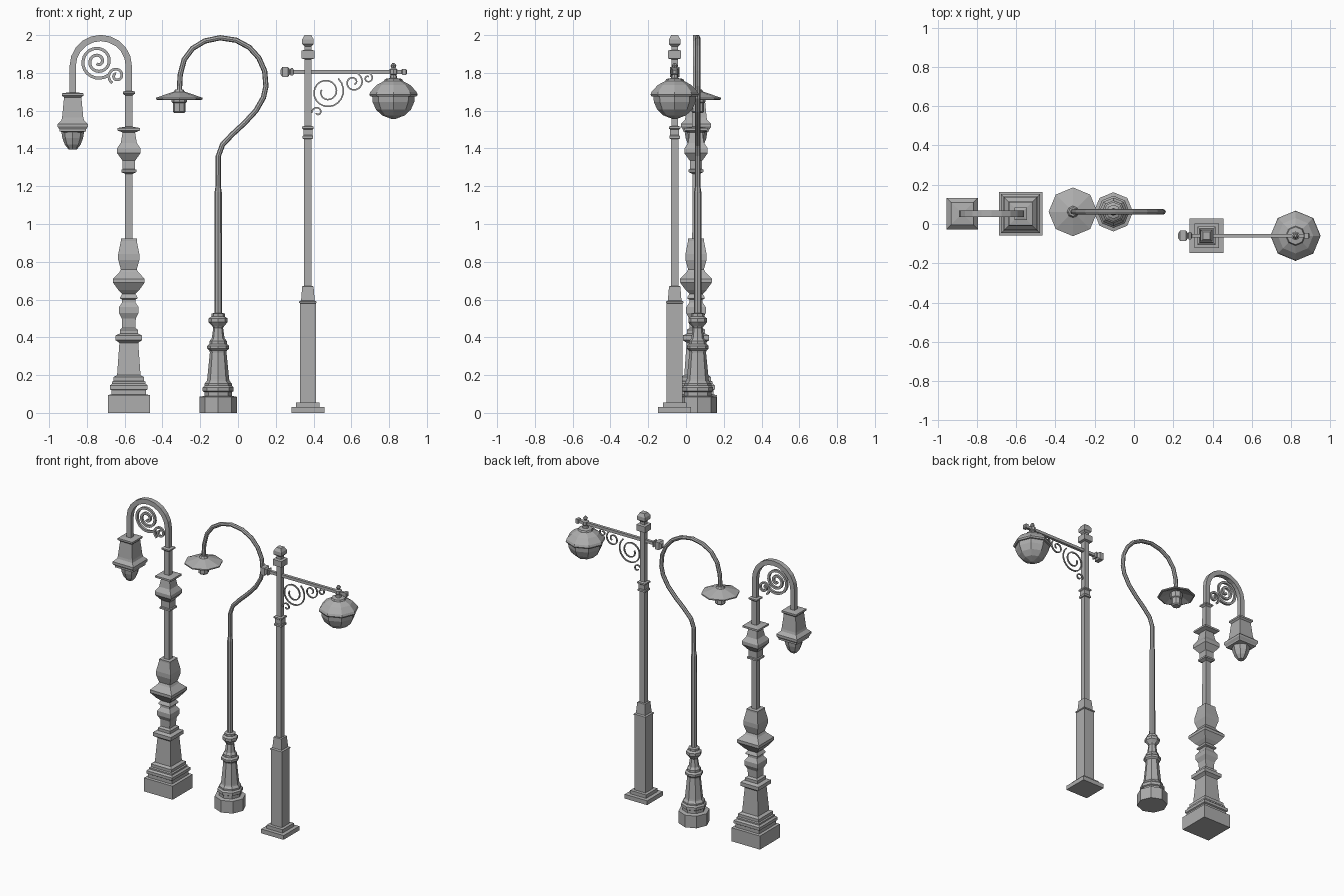
import bpy, bmesh, math
from mathutils import Vector, Matrix

iron = bpy.data.materials.new("grey_iron")
iron.diffuse_color = (0.42, 0.42, 0.42, 1)


def finish(name, bm):
    bmesh.ops.recalc_face_normals(bm, faces=bm.faces)
    me = bpy.data.meshes.new(name)
    bm.to_mesh(me)
    bm.free()
    me.materials.append(iron)
    ob = bpy.data.objects.new(name, me)
    bpy.context.collection.objects.link(ob)
    return ob


def skin(bm, rings):
    """Bridge consecutive vertex rings and cap both ends."""
    n = len(rings[0])
    for a, b in zip(rings, rings[1:]):
        for i in range(n):
            j = (i + 1) % n
            bm.faces.new((a[i], a[j], b[j], b[i]))
    bm.faces.new(rings[0])
    bm.faces.new(rings[-1])


def lathe(name, origin, profile, sides, rot=None):
    """Profile of (half width, height); 4 sides gives an axis-aligned square."""
    bm = bmesh.new()
    k, off = (math.sqrt(2), math.pi / 4) if sides == 4 else (1, 0)
    m = Matrix.Translation(origin) @ (rot or Matrix.Identity(4))
    rings = []
    for r, z in profile:
        rings.append([bm.verts.new(m @ Vector((
            r * k * math.cos(off + math.tau * i / sides),
            r * k * math.sin(off + math.tau * i / sides), z))) for i in range(sides)])
    skin(bm, rings)
    return finish(name, bm)


def sweep(name, y, path, radius, sides=4):
    """Sweep a section along a path of (x, z) points."""
    bm = bmesh.new()
    k, off = (math.sqrt(2), math.pi / 4) if sides == 4 else (1, 0)
    pts = [Vector((x, y, z)) for x, z in path]
    rings = []
    for i, p in enumerate(pts):
        t = (pts[min(i + 1, len(pts) - 1)] - pts[max(i - 1, 0)]).normalized()
        nrm = Vector((-t.z, 0, t.x))
        ring = []
        for s in range(sides):
            a = off + math.tau * s / sides
            ring.append(bm.verts.new(p + radius * k * (
                nrm * math.cos(a) + Vector((0, 1, 0)) * math.sin(a))))
        rings.append(ring)
    skin(bm, rings)
    return finish(name, bm)


def spiral(cx, cz, r0, r1, a0, a1, steps):
    out = []
    for i in range(steps + 1):
        f = i / steps
        a, r = math.radians(a0 + (a1 - a0) * f), r0 + (r1 - r0) * f
        out.append((cx + r * math.cos(a), cz + r * math.sin(a)))
    return out


# ---- Left lamp: square ornate post, round arch, hanging lantern
X1, Y1, L1 = -0.578, 0.053, -0.875
lathe("ornate_post", (X1, Y1, 0), [
    (.111, 0), (.111, .095), (.092, .097), (.092, .12), (.1, .125), (.1, .145),
    (.088, .155), (.088, .165), (.08, .17), (.08, .19), (.062, .2), (.05, .37),
    (.055, .375), (.07, .385), (.07, .41), (.048, .42), (.048, .44), (.035, .45), (.037, .5),
    (.052, .53), (.052, .56), (.035, .585), (.035, .6), (.046, .605), (.046, .612),
    (.035, .63), (.055, .65), (.084, .69), (.084, .71), (.05, .745), (.042, .76),
    (.056, .81), (.056, .84), (.042, .91), (.042, .922), (.02, .924), (.019, 1.265),
    (.04, 1.275), (.04, 1.287), (.033, 1.29), (.033, 1.335), (.062, 1.375),
    (.062, 1.4), (.042, 1.43), (.033, 1.485), (.06, 1.495), (.06, 1.508),
    (.02, 1.515), (.019, 1.68), (.032, 1.69), (.032, 1.7), (.018, 1.705)], 4)
R1 = (X1 - L1) / 2
sweep("arch_arm", Y1, [(X1, 1.69)] + spiral(X1 - R1, 1.836, R1, R1, 0, 180, 10)
      + [(L1, 1.68)], .0165)
sweep("large_arch_scroll", Y1, spiral(-.742, 1.86, .012, .092, -480, 310, 48), .008)
sweep("small_arch_scroll", Y1, spiral(-.643, 1.785, .01, .045, -260, 240, 30), .007)
lathe("lantern", (L1, Y1, 0), [
    (.045, 1.485), (.07, 1.49), (.07, 1.5), (.08, 1.515), (.08, 1.53), (.06, 1.55),
    (.056, 1.565), (.046, 1.67), (.057, 1.68), (.057, 1.692), (.018, 1.697)], 4)
lathe("lantern_glass", (L1, Y1, 0), [
    (.022, 1.395), (.042, 1.42), (.055, 1.455), (.06, 1.488)], 8)

# ---- Middle lamp: octagonal post, swan-neck tube, flat shade
X2, Y2, L2 = -0.105, 0.062, -0.311
lathe("octagonal_post", (X2, Y2, 0), [
    (.1, 0), (.1, .085), (.073, .09), (.073, .11), (.082, .115), (.082, .135),
    (.072, .145), (.072, .155), (.06, .17), (.058, .18), (.044, .32), (.046, .33),
    (.058, .34), (.058, .355), (.046, .365), (.046, .38), (.034, .395), (.026, .45),
    (.032, .46), (.05, .48), (.05, .5), (.036, .51), (.036, .525), (.02, .53),
    (.019, 1.17), (.014, 1.2)], 8)
sweep("swan_neck", Y2, [
    (X2, 1.18), (-.104, 1.36), (-.082, 1.42), (-.03, 1.475), (.035, 1.535), (.095, 1.6),
    (.135, 1.67), (.148, 1.73), (.141, 1.81), (.11, 1.88), (.06, 1.935), (-.01, 1.973),
    (-.095, 1.986), (-.175, 1.969), (-.24, 1.93), (-.285, 1.87), (-.306, 1.79),
    (L2, 1.695)], .014, 8)
lathe("wide_shade", (L2, Y2, 0), [
    (.03, 1.688), (.115, 1.657), (.124, 1.66), (.124, 1.668), (.075, 1.685),
    (.03, 1.7), (.022, 1.712)], 8)
lathe("shade_bulb", (L2, Y2, 0), [
    (.026, 1.587), (.034, 1.595), (.034, 1.64), (.04, 1.645), (.04, 1.69)], 8)

# ---- Right lamp: plain square post, straight bracket, globe lamp
X3, Y3, L3, ZA = 0.37, -0.06, 0.823, 1.805
lathe("square_post", (X3, Y3, 0), [
    (.087, 0), (.087, .03), (.062, .031), (.062, .055), (.042, .056), (.042, .58),
    (.046, .582), (.046, .59), (.036, .595), (.03, .67), (.02, .672), (.02, 1.45),
    (.028, 1.452), (.028, 1.465), (.024, 1.47), (.024, 1.5), (.03, 1.505), (.03, 1.515),
    (.018, 1.52), (.018, 1.872), (.034, 1.876), (.034, 1.918), (.018, 1.922),
    (.018, 1.94), (.03, 1.952), (.03, 1.978), (.018, 2)], 4)
# bracket with end knobs, lathed along x
lathe("bracket_arm", (0, Y3, ZA), [
    (.012, .225), (.026, .235), (.026, .265), (.012, .275), (.02, .28), (.02, .29),
    (.01, .295), (.01, .865), (.015, .87), (.015, .89), (.008, .895)], 4,
    Matrix.Rotation(math.pi / 2, 4, 'Y'))
for i, (cx, cz, r0, r1, a0, a1) in enumerate([
        (.471, 1.7, .03, .092, -560, 50), (.61, 1.75, .012, .052, -420, 60),
        (.688, 1.772, .008, .026, -300, 70), (.42, 1.592, .008, .03, -150, 190)]):
    sweep("bracket_scroll_%d" % (i + 1), Y3, spiral(cx, cz, r0, r1, a0, a1, 32), .004)
lathe("globe_hood", (L3, Y3, 0), [
    (.1, 1.672), (.122, 1.675), (.128, 1.685), (.122, 1.7), (.09, 1.735), (.05, 1.757),
    (.045, 1.768), (.02, 1.772), (.016, 1.79), (.022, 1.795), (.022, 1.818),
    (.01, 1.825), (.016, 1.838), (.006, 1.852)], 8)
lathe("globe_glass", (L3, Y3, 0), [
    (.01, 1.556), (.06, 1.575), (.092, 1.605), (.11, 1.645), (.113, 1.68)], 8)
